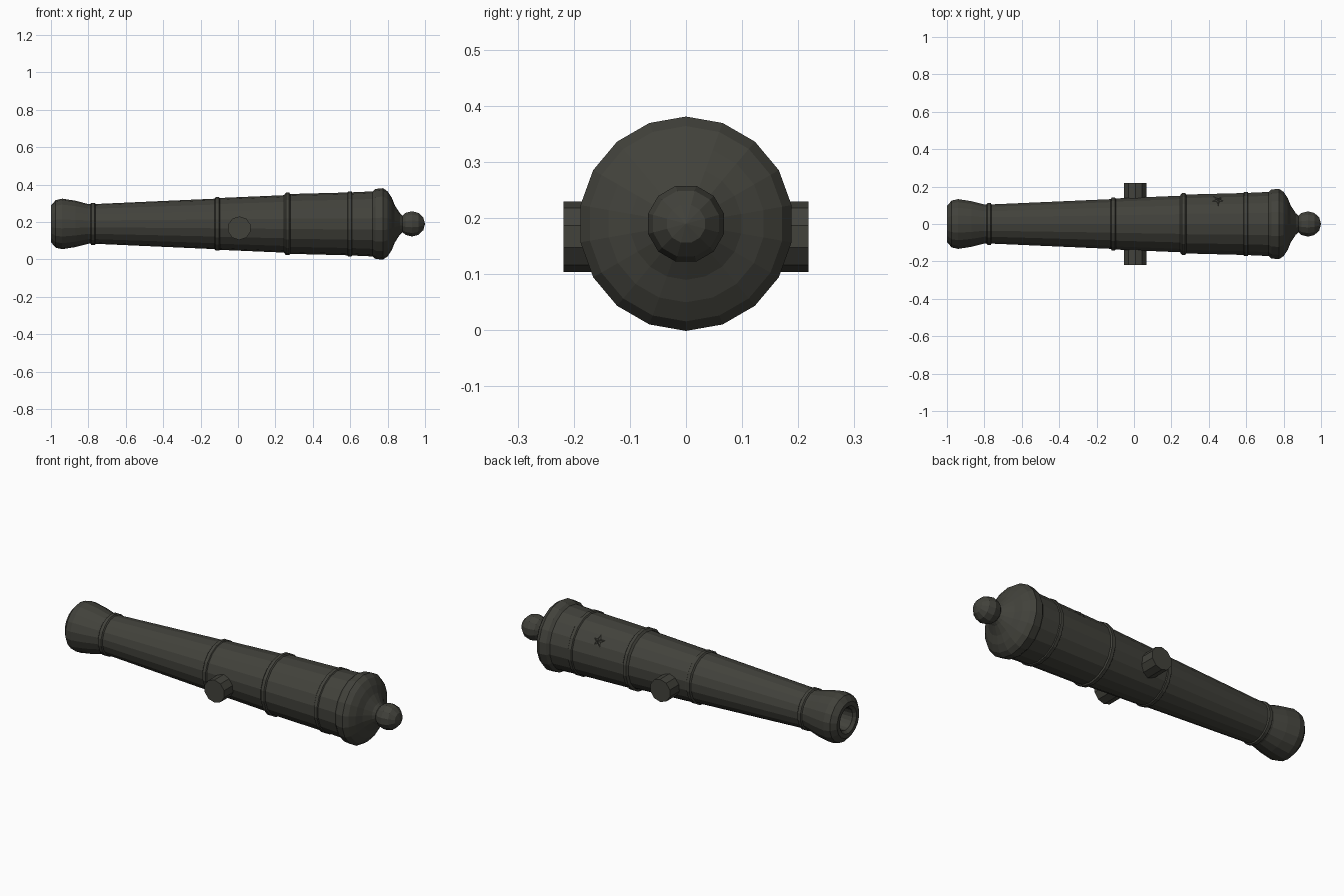
import bpy, bmesh, math
from mathutils import Vector, Matrix

if "Cube" in bpy.data.objects:
    bpy.data.objects.remove(bpy.data.objects["Cube"])

AXIS_Z = 0.19
iron = bpy.data.materials.new("dark iron")
iron.diffuse_color = (0.054, 0.054, 0.044, 1)
iron.use_nodes = True
iron.node_tree.nodes["Principled BSDF"].inputs["Base Color"].default_value = iron.diffuse_color


def finish(name, bm):
    bmesh.ops.recalc_face_normals(bm, faces=bm.faces)
    me = bpy.data.meshes.new(name)
    bm.to_mesh(me)
    bm.free()
    me.materials.append(iron)
    ob = bpy.data.objects.new(name, me)
    bpy.context.collection.objects.link(ob)
    return ob


def lathe(name, profile, sides):
    """Revolve (x, radius) points about the barrel axis."""
    bm = bmesh.new()
    rings = []
    for x, r in profile:
        if r == 0:
            rings.append([bm.verts.new((x, 0, AXIS_Z))])
        else:
            rings.append([bm.verts.new((x, r * math.cos(a), AXIS_Z + r * math.sin(a)))
                          for a in (2 * math.pi * (i + 0.5) / sides for i in range(sides))])
    for a, b in zip(rings, rings[1:]):
        for i in range(sides):
            j = (i + 1) % sides
            vs = [a[i % len(a)], a[j % len(a)], b[j % len(b)], b[i % len(b)]]
            bm.faces.new(list(dict.fromkeys(vs)))
    return finish(name, bm)


# Barrel with bore, flared muzzle, reinforcing steps and domed breech
lathe("barrel", [
    (-0.82, 0), (-0.82, 0.055), (-0.985, 0.06), (-1.0, 0.075), (-1.0, 0.098),
    (-0.975, 0.127), (-0.94, 0.135), (-0.87, 0.124), (-0.80, 0.106),
    (-0.77, 0.106), (-0.12, 0.135), (-0.09, 0.139), (0.26, 0.154),
    (0.28, 0.160), (0.59, 0.168), (0.72, 0.174), (0.735, 0.187),
    (0.775, 0.191), (0.80, 0.174), (0.822, 0.140), (0.838, 0.100),
    (0.865, 0.058), (0.89, 0.035), (0.89, 0)], 18)

# Raised bands around the barrel
for name, x, r in (("muzzle_band", -0.775, 0.113), ("front_band", -0.11, 0.143),
                   ("middle_band", 0.265, 0.167), ("rear_band", 0.598, 0.174)):
    lathe(name, [(x - 0.018, r - 0.012), (x - 0.009, r), (x + 0.009, r),
                 (x + 0.018, r - 0.012)], 18)

# Breech knob
knob = [(0.93 - 0.07 * math.cos(t), 0.07 * math.sin(t))
        for t in (math.pi * i / 6 for i in range(1, 6))]
lathe("breech_knob", [(0.86, 0)] + knob + [(1.0, 0)], 12)

# Trunnions
for side, name in ((-1, "front_trunnion"), (1, "back_trunnion")):
    bm = bmesh.new()
    m = Matrix.Translation((0.007, side * 0.165, 0.167)) @ Matrix.Rotation(math.pi / 2, 4, 'X')
    bmesh.ops.create_cone(bm, cap_ends=True, segments=10, radius1=0.063,
                          radius2=0.063, depth=0.106, matrix=m)
    finish(name, bm)

# Small raised star ornament on the upper back side
tilt = math.radians(38)
normal = Vector((0, math.cos(tilt), math.sin(tilt)))
up = Vector((0, -math.sin(tilt), math.cos(tilt)))
centre = Vector((0.45, 0, AXIS_Z)) + normal * 0.158
bm = bmesh.new()
tip = bm.verts.new(centre + normal * 0.014)
rim = []
for i in range(10):
    a = math.pi * i / 5
    r = 0.045 if i % 2 == 0 else 0.02
    rim.append(bm.verts.new(centre + Vector((1, 0, 0)) * r * math.sin(a) + up * r * math.cos(a)))
for i in range(10):
    bm.faces.new((tip, rim[i], rim[(i + 1) % 10]))
bm.faces.new(rim[::-1])
finish("star_ornament", bm)
